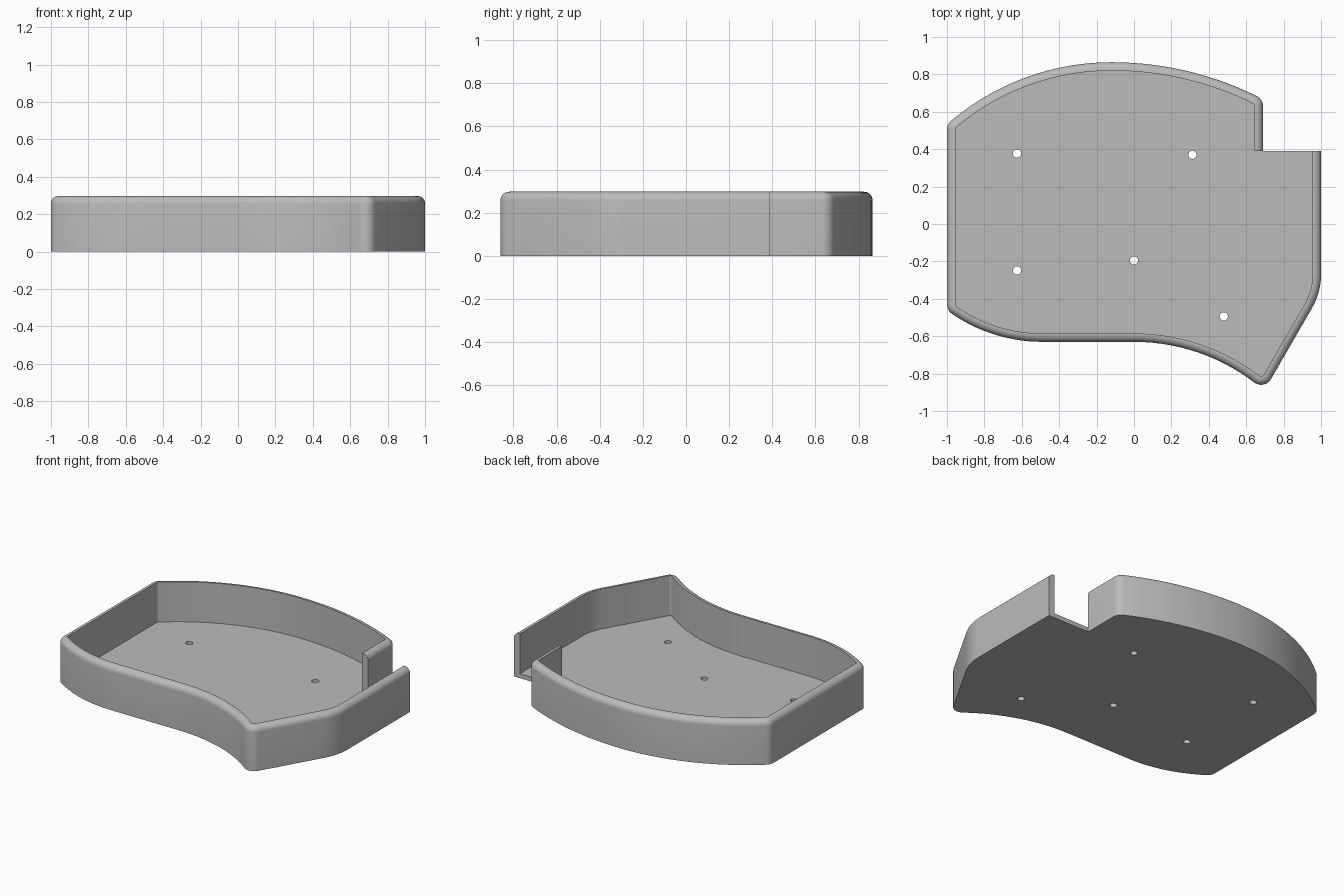
import bpy, bmesh, math
from mathutils import Vector

old = bpy.data.objects.get("Cube")
if old:
    bpy.data.objects.remove(old, do_unlink=True)

HEIGHT, FLOOR, CORNER, WALL, ROUND = 0.297, 0.03, 0.06, 0.045, 0.04


def arc(apex, end, n=14):
    """Points on the circle that is level at the apex and passes through end."""
    dx, dy = end[0] - apex[0], end[1] - apex[1]
    r = (dx * dx + dy * dy) / (2 * abs(dy))
    total = math.asin(dx / r)
    sy = math.copysign(1, dy)
    return [Vector((apex[0] + r * math.sin(total * i / n),
                    apex[1] + sy * r * (1 - math.cos(total * i / n)))) for i in range(n + 1)]


def bend(a, b, c, n=6):
    """Smooth bend from a to c, pulled towards b."""
    a, b, c = Vector(a), Vector(b), Vector(c)
    return [a.lerp(b, i / n).lerp(b.lerp(c, i / n), i / n) for i in range(n + 1)]


# Centre line of the corner rounding, counter-clockwise from the notch
back, left_back, left_front = (-0.12, 0.805), (-0.94, 0.505), (-0.94, -0.43)
path = [Vector((0.63, 0.39))]
path += arc(back, (0.63, 0.63))[::-1]
path += arc(back, left_back)[1:]
path += arc((-0.49, -0.57), left_front)[::-1]
path += arc((0, -0.57), (0.68, -0.80))
path += bend((0.8985, -0.422), (0.94, -0.35), (0.94, -0.27))
path.append(Vector((0.94, 0.39)))

# Pair each path point with an outward normal; sharp corners get a fan of normals
stations = []
normals = [Vector((d.y, -d.x)).normalized() for d in (b - a for a, b in zip(path, path[1:]))]
for i, p in enumerate(path):
    n0, n1 = normals[max(i - 1, 0)], normals[min(i, len(normals) - 1)]
    turn = math.atan2(n0.x * n1.y - n0.y * n1.x, n0.dot(n1))
    if turn > math.radians(20):
        for k in range(9):
            t = turn * k / 8
            stations.append((p, Vector((n0.x * math.cos(t) - n0.y * math.sin(t),
                                        n0.x * math.sin(t) + n0.y * math.cos(t)))))
    else:
        stations.append((p, (n0 + n1).normalized() / math.cos(turn / 2)))

# Wall section as (outward offset, height), with a rounded outer rim
section = [(CORNER, 0), (CORNER, FLOOR)]
for k in range(9):
    a = math.pi / 2 * k / 8
    section.append((CORNER - ROUND + ROUND * math.cos(a), HEIGHT - ROUND + ROUND * math.sin(a)))
section += [(CORNER - WALL, HEIGHT), (CORNER - WALL, FLOOR)]

# Sweep the wall, then close the base, floor and notch ends
bm = bmesh.new()
rows = [[bm.verts.new((*(p + n * d), z)) for d, z in section] for p, n in stations]
for r0, r1 in zip(rows, rows[1:]):
    for j in range(len(section) - 1):
        bm.faces.new((r0[j], r1[j], r1[j + 1], r0[j + 1]))
first, last = rows[0], rows[-1]
bm.faces.new([r[0] for r in rows])
bm.faces.new([first[1]] + [r[-1] for r in rows])
bm.faces.new(first[1:])
bm.faces.new(last + [first[1], first[0]])
bmesh.ops.recalc_face_normals(bm, faces=bm.faces)
mesh = bpy.data.meshes.new("tray")
bm.to_mesh(mesh)
bm.free()
tray = bpy.data.objects.new("tray", mesh)
bpy.context.collection.objects.link(tray)

# Screw holes through the floor
bm = bmesh.new()
for x, y in [(-0.625, 0.377), (0.312, 0.37), (-0.625, -0.248), (0, -0.195), (0.48, -0.494)]:
    made = bmesh.ops.create_cone(bm, cap_ends=True, segments=32, radius1=0.022, radius2=0.022, depth=0.2)
    bmesh.ops.translate(bm, verts=made["verts"], vec=(x, y, 0))
cut_mesh = bpy.data.meshes.new("hole_cutter")
bm.to_mesh(cut_mesh)
bm.free()
cutter = bpy.data.objects.new("hole_cutter", cut_mesh)
cutter.hide_render = True
bpy.context.collection.objects.link(cutter)

bpy.ops.object.select_all(action='DESELECT')
tray.select_set(True)
bpy.context.view_layer.objects.active = tray
cut = tray.modifiers.new("screw_holes", 'BOOLEAN')
cut.operation, cut.solver, cut.object = 'DIFFERENCE', 'EXACT', cutter
bpy.ops.object.modifier_apply(modifier=cut.name)
bpy.data.objects.remove(cutter, do_unlink=True)
bpy.ops.object.shade_smooth_by_angle(angle=math.radians(30))

# Plain grey plastic
grey = bpy.data.materials.new("grey_plastic")
grey.use_nodes = True
colour = (0.5, 0.5, 0.5, 1)
grey.diffuse_color = colour
grey.node_tree.nodes["Principled BSDF"].inputs["Base Color"].default_value = colour
tray.data.materials.clear()
tray.data.materials.append(grey)
